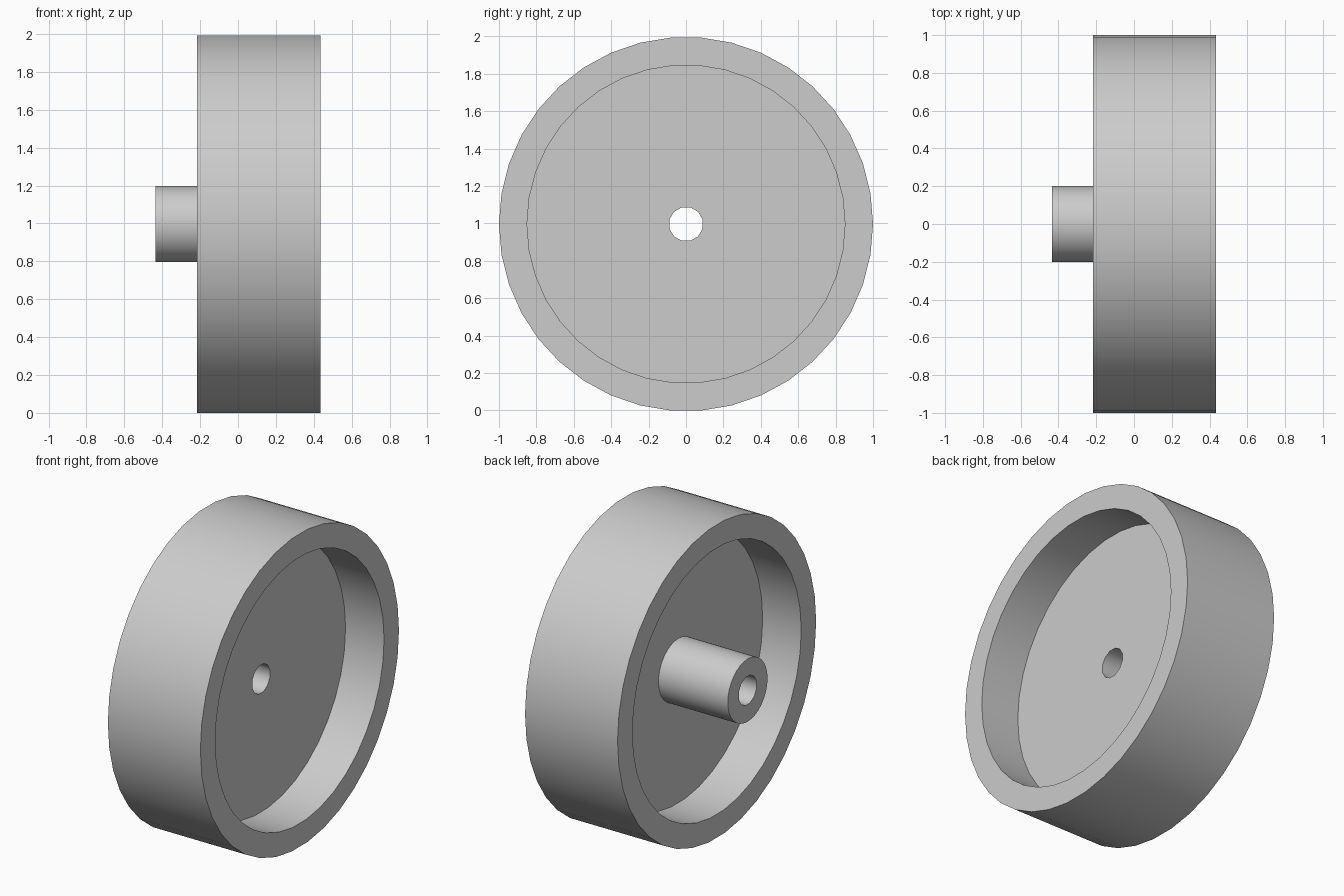
import bpy, bmesh, math
from mathutils import Matrix

if "Cube" in bpy.data.objects:
    bpy.data.objects.remove(bpy.data.objects["Cube"], do_unlink=True)

UNIT = 2 / 18.4            # one step of the wheel's proportions
END = 4 * UNIT             # half the overall width
RIM_SIDES = 38
AXLE_Z = math.cos(math.pi / RIM_SIDES)   # lowest flat rests on the ground
WEB_IN, WEB_OUT = 0.5 * UNIT, 1.5 * UNIT

grey = bpy.data.materials.new("plain_grey")
grey.use_nodes = True
colour = (0.604, 0.604, 0.604, 1)
grey.diffuse_color = colour
grey.node_tree.nodes["Principled BSDF"].inputs["Base Color"].default_value = colour


def cylinder(name, radius, x0, x1, sides, turn=0.0):
    """Capped cylinder lying along x, centred on the axle."""
    bm = bmesh.new()
    bmesh.ops.create_cone(bm, cap_ends=True, segments=sides,
                          radius1=radius, radius2=radius, depth=x1 - x0)
    bm.transform(Matrix.Translation(((x0 + x1) / 2, 0, AXLE_Z))
                 @ Matrix.Rotation(math.pi / 2, 4, 'Y')
                 @ Matrix.Rotation(turn, 4, 'Z'))
    mesh = bpy.data.meshes.new(name)
    bm.to_mesh(mesh)
    bm.free()
    mesh.materials.append(grey)
    obj = bpy.data.objects.new(name, mesh)
    bpy.context.collection.objects.link(obj)
    return obj


def bore(parts, cutter):
    """Cut the cutter out of every part, then discard it."""
    cutter.hide_render = True
    for part in parts:
        mod = part.modifiers.new("bore", 'BOOLEAN')
        mod.operation = 'DIFFERENCE'
        mod.solver = 'EXACT'
        mod.object = cutter
        bpy.context.view_layer.objects.active = part
        bpy.ops.object.modifier_apply(modifier=mod.name)
    bpy.data.objects.remove(cutter, do_unlink=True)


# Outer rim, thin central web and protruding hub
rim = cylinder("rim", 1.0, -2 * UNIT, END, RIM_SIDES)
web = cylinder("web", 0.88, WEB_IN, WEB_OUT, RIM_SIDES)
hub = cylinder("hub", 0.2, -END, WEB_IN + 0.03, 32)

# Open the rim, then drill the axle hole through web and hub
bore([rim], cylinder("rim_cutter", 0.85, -1, 1, RIM_SIDES))
bore([web, hub], cylinder("axle_cutter", 0.092, -1, 1, 12, math.pi / 12))

# Rounded walls, crisp edges
bpy.ops.object.select_all(action='DESELECT')
for part in (rim, web, hub):
    part.select_set(True)
bpy.context.view_layer.objects.active = rim
bpy.ops.object.shade_smooth_by_angle(angle=math.radians(40))
